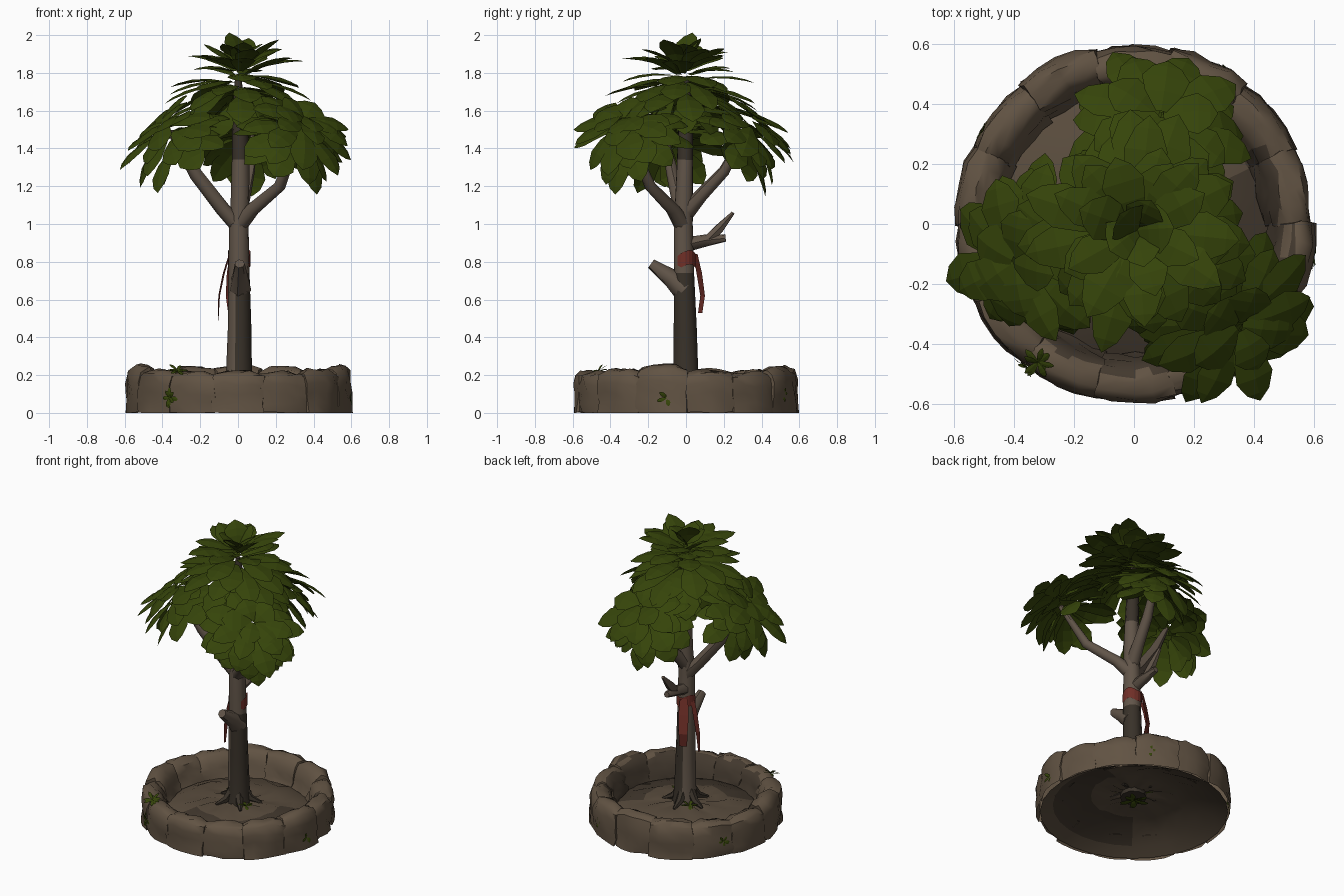
import bpy, bmesh, math, random
from mathutils import Vector, Matrix

random.seed(7)
if "Cube" in bpy.data.objects:
    bpy.data.objects.remove(bpy.data.objects["Cube"], do_unlink=True)


def material(name, r, g, b):
    m = bpy.data.materials.new(name)
    m.use_nodes = True
    m.diffuse_color = (r, g, b, 1)
    bsdf = m.node_tree.nodes["Principled BSDF"]
    bsdf.inputs["Base Color"].default_value = (r, g, b, 1)
    bsdf.inputs["Roughness"].default_value = 0.9
    return m


STONE = material("stone brown", 0.12, 0.086, 0.056)
SOIL = material("soil brown", 0.1, 0.072, 0.047)
SHADE = material("damp soil", 0.055, 0.04, 0.027)
BARK = material("bark brown", 0.12, 0.09, 0.066)
DARK = material("dark bark", 0.04, 0.031, 0.022)
LEAF = material("leaf green", 0.036, 0.058, 0.003)
CLOTH = material("cloth red", 0.16, 0.028, 0.02)


def jitter(amount):
    return random.uniform(-amount, amount)


def finish(name, bm, mats, smooth=None):
    mesh = bpy.data.meshes.new(name)
    bm.normal_update()
    bm.to_mesh(mesh)
    bm.free()
    for m in mats:
        mesh.materials.append(m)
    if smooth:
        mesh.shade_smooth()
        mesh.set_sharp_from_angle(angle=math.radians(smooth))
    obj = bpy.data.objects.new(name, mesh)
    bpy.context.collection.objects.link(obj)


def tube(name, path, radii, mats, sides=8, rule=None, rough=0.08):
    """Tapered, slightly uneven limb along a path."""
    bm = bmesh.new()
    pts = [Vector(p) for p in path]
    rings = []
    for i, p in enumerate(pts):
        d = (pts[min(i + 1, len(pts) - 1)] - pts[max(i - 1, 0)]).normalized()
        q = Vector((0, 0, 1)).rotation_difference(d)
        ring = []
        for k in range(sides):
            a = math.tau * k / sides
            r = radii[i] * (1 + jitter(rough))
            ring.append(bm.verts.new(p + q @ Vector((r * math.cos(a), r * math.sin(a), 0))))
        rings.append(ring)
    for lo, hi in zip(rings, rings[1:]):
        for k in range(sides):
            j = (k + 1) % sides
            bm.faces.new((lo[k], lo[j], hi[j], hi[k]))
    bm.faces.new(rings[-1])
    bm.faces.new(rings[0][::-1])
    bm.normal_update()
    if rule:
        for f in bm.faces:
            f.material_index = rule(f)
    finish(name, bm, mats, 50)


def soil_height(r):
    return 0.13 - 0.125 * (r / 0.58) ** 3


def damp(p):
    """Darker ground everywhere but the back right."""
    return p.y < 0.9 * p.x - 0.1 and p.xy.length > 0.3


# Ring of rough stones, open below where they sit on the soil
COUNT = 14
for s in range(COUNT):
    bm = bmesh.new()
    bmesh.ops.create_cube(bm, size=2)
    bmesh.ops.subdivide_edges(bm, edges=bm.edges[:], cuts=3, use_grid_fill=True)
    base = [f for f in bm.faces if f.calc_center_median().z < -0.99]
    bmesh.ops.delete(bm, geom=base, context="FACES")
    mid = math.tau * (s + 0.5) / COUNT
    height, outer = random.uniform(0.215, 0.255), random.uniform(0.585, 0.608)
    for v in bm.verts:
        u, t, w = v.co
        soft = 1 - 0.1 * abs(u) ** 4
        thick = 0.062 * soft * (1 - 0.2 * max(0, w) ** 3)
        a = mid - u * math.pi / COUNT * 1.04 + jitter(0.014)
        r = outer - 0.062 + t * thick + jitter(0.009)
        if t < -0.9:
            r -= 0.02 * (1 - w)
        floor = max(0, soil_height(r))
        top = height * (1 - 0.08 * abs(u) ** 4 - 0.09 * t * t)
        z = floor + (top - floor) * (w + 1) / 2
        v.co = (r * math.cos(a), r * math.sin(a), z + (jitter(0.01) if w > -0.9 else 0))
    bm.normal_update()
    for f in bm.faces:
        c = f.calc_center_median()
        f.material_index = int(f.normal.xy.dot(c.xy.normalized()) < -0.5 and damp(c))
    finish(f"rim_stone_{s + 1}", bm, [STONE, SHADE], 45)

# Soil mound reaching under the stones
bm = bmesh.new()
SEG = 28
rings = []
for i in range(8):
    r = 0.03 + 0.55 * i / 7
    rings.append([bm.verts.new((r * math.cos(math.tau * k / SEG), r * math.sin(math.tau * k / SEG),
                                max(0, soil_height(r) + (jitter(0.012) if i < 6 else 0)))) for k in range(SEG)])
for lo, hi in zip(rings, rings[1:]):
    for k in range(SEG):
        j = (k + 1) % SEG
        f = bm.faces.new((lo[k], hi[k], hi[j], lo[j]))
        c = f.calc_center_median()
        f.material_index = int(damp(c) and c.xy.length < 0.46)
finish("soil", bm, [SOIL, SHADE], 60)


# Trunk, dark low down and again under the crown
def trunk_rule(f):
    z = f.calc_center_median().z
    return int(z > 1.33 or (z < 0.74 and f.normal.x > -0.5))


tube("trunk",
     [(0.005, 0, 0.1), (0.005, 0, 0.2), (0.006, -0.005, 0.45), (0.006, -0.01, 0.74),
      (0.006, -0.014, 1.0), (0.012, -0.01, 1.15), (0.014, -0.005, 1.34), (0.01, 0, 1.6), (0, 0, 1.78)],
     [0.085, 0.068, 0.062, 0.056, 0.051, 0.049, 0.045, 0.038, 0.015], [BARK, DARK], 10, trunk_rule, 0.05)

for i in range(5):
    a = math.tau * i / 5 + 0.4
    c, s = math.cos(a), math.sin(a)
    tube(f"root_{i + 1}", [(0.03 * c, 0.03 * s, 0.22), (0.08 * c, 0.08 * s, 0.15), (0.15 * c, 0.15 * s, 0.125)],
         [0.03, 0.024, 0.008], [DARK], 6)

# Main branches and broken stubs
tube("right_branch", [(0, -0.01, 0.99), (-0.08, -0.03, 1.08), (-0.22, -0.07, 1.26), (-0.36, -0.12, 1.49)],
     [0.045, 0.038, 0.034, 0.016], [BARK])
tube("left_branch", [(0.01, -0.02, 1.0), (0.08, -0.07, 1.08), (0.22, -0.19, 1.2), (0.33, -0.31, 1.48)],
     [0.045, 0.036, 0.03, 0.016], [BARK])
tube("back_branch", [(0.01, 0, 1.06), (0.03, 0.08, 1.15), (0.06, 0.2, 1.28), (0.09, 0.32, 1.5)],
     [0.042, 0.036, 0.03, 0.016], [BARK])
tube("front_stub", [(0.01, -0.01, 0.65), (0.01, -0.08, 0.715), (0.01, -0.185, 0.79)],
     [0.06, 0.047, 0.027], [BARK], 7)
tube("back_stub", [(0, 0, 0.89), (0, 0.1, 0.913), (0, 0.21, 0.925)], [0.038, 0.034, 0.02], [BARK], 7)
tube("back_stub_fork", [(0, 0.12, 0.92), (0, 0.18, 0.98), (0, 0.25, 1.06)], [0.03, 0.026, 0.01], [BARK], 6)


# Foliage: whorls of broad drooping leaves
def leaf(bm, frame, azimuth, r0, drop, pitch, length, width):
    """One folded leaf with a bent midrib."""
    out = Vector((math.cos(azimuth), math.sin(azimuth), 0))
    side = Vector((-out.y, out.x, 0))
    p = out * r0 - Vector((0, 0, drop))
    rows = []
    for i, w in enumerate((0.22, 0.8, 1.0, 0.6)):
        half = side * width * w / 2
        dip = Vector((0, 0, 0.08 * width * w))
        rows.append([bm.verts.new(frame @ q) for q in (p - half - dip, p, p + half - dip)])
        a = math.radians(pitch - 11 * i)
        p = p + (out * math.cos(a) + Vector((0, 0, math.sin(a)))) * length * (0.36, 0.28, 0.22, 0.14)[i]
    tip = bm.verts.new(frame @ p)
    for a, b in zip(rows, rows[1:]):
        for k in range(2):
            bm.faces.new((a[k], b[k], b[k + 1], a[k + 1]))
    for k in range(2):
        bm.faces.new((rows[-1][k], tip, rows[-1][k + 1]))


def foliage(name, apex, lean, tiers, size=1.0):
    """Tiers are (count, start radius, drop, pitch, length)."""
    bm = bmesh.new()
    turn = Vector((0, 0, 1)).rotation_difference(Vector(lean).normalized()).to_matrix().to_4x4()
    frame = Matrix.Translation(apex) @ turn @ Matrix.Scale(size, 4)
    for t, (n, r0, drop, pitch, length) in enumerate(tiers):
        for k in range(n):
            a = math.tau * (k + 0.5 * (t % 2)) / n + jitter(0.18)
            leaf(bm, frame, a, r0, drop + jitter(0.02), pitch + jitter(13),
                 length * random.uniform(0.85, 1.12), random.uniform(0.13, 0.17))
    finish(name, bm, [LEAF])


CROWN = [(5, 0.0, 0.13, 60, 0.17), (8, 0.02, 0.16, 36, 0.26), (9, 0.03, 0.18, 22, 0.3),
         (10, 0.05, 0.22, 8, 0.31), (10, 0.07, 0.25, -6, 0.33), (10, 0.09, 0.29, -20, 0.32),
         (8, 0.07, 0.34, -34, 0.24)]
SPRAY = [(5, 0.01, 0.02, 20, 0.18), (8, 0.03, 0.04, 6, 0.26), (9, 0.05, 0.07, -4, 0.27),
         (9, 0.06, 0.11, -14, 0.27), (8, 0.05, 0.16, -24, 0.27)]
foliage("crown_leaves", (0.01, -0.02, 1.99), (0, 0, 1), CROWN)
foliage("right_leaves", (-0.41, -0.13, 1.56), (-0.66, -0.25, 1), SPRAY)
foliage("left_leaves", (0.36, -0.35, 1.58), (0.5, -0.5, 1), SPRAY)
foliage("back_leaves", (0.09, 0.37, 1.58), (0.15, 0.6, 1), SPRAY)

# Small weeds on the stones and around the trunk, above and below ground
WEED = [(5, 0, 0, 25, 0.35), (4, 0, 0, 10, 0.35)]
for i, (spot, lean, size) in enumerate([
        ((-0.32, -0.46, 0.22), (0, -0.5, 1), 0.16), ((-0.36, -0.47, 0.08), (-0.6, -0.8, 0), 0.15),
        ((0.59, -0.1, 0.08), (1, -0.2, 0), 0.15), ((0.3, 0.51, 0.1), (0.5, 0.8, 0), 0.12),
        ((-0.5, 0.31, 0.1), (-0.8, 0.5, 0), 0.12), ((0.1, -0.06, 0.14), (0, 0, 1), 0.15),
        ((-0.08, 0.08, 0.14), (0, 0, 1), 0.15), ((0, 0, 0.09), (0, 0, -1), 0.26)]):
    foliage(f"weed_{i + 1}", spot, lean, WEED, size)


# Red cloth wrapped round the back of the trunk with two hanging tails
def strip(name, path, widths, across):
    bm = bmesh.new()
    across = Vector(across).normalized()
    rows = [[bm.verts.new(Vector(p) + across * w * s / 2) for s in (-1, 1)] for p, w in zip(path, widths)]
    for a, b in zip(rows, rows[1:]):
        bm.faces.new((a[0], a[1], b[1], b[0]))
    finish(name, bm, [CLOTH])


arc = [math.radians(205 - 20 * i) for i in range(13)]
strip("cloth_band", [(0.006 + 0.06 * math.cos(a), -0.01 + 0.06 * math.sin(a), 0.815 + 0.01 * math.sin(3 * a))
                     for a in arc], [0.05] + [0.075] * 11 + [0.05], (0, 0, 1))
strip("back_cloth_tail", [(-0.02, 0.05, 0.84), (-0.03, 0.07, 0.74), (-0.04, 0.088, 0.62), (-0.03, 0.075, 0.53)],
      [0.05, 0.065, 0.055, 0.05], (1, 0.5, 0))
strip("side_cloth_tail", [(-0.05, 0, 0.82), (-0.075, 0.01, 0.74), (-0.1, 0.015, 0.62), (-0.105, 0.01, 0.49)],
      [0.03, 0.035, 0.03, 0.012], (0.3, 1, 0))
